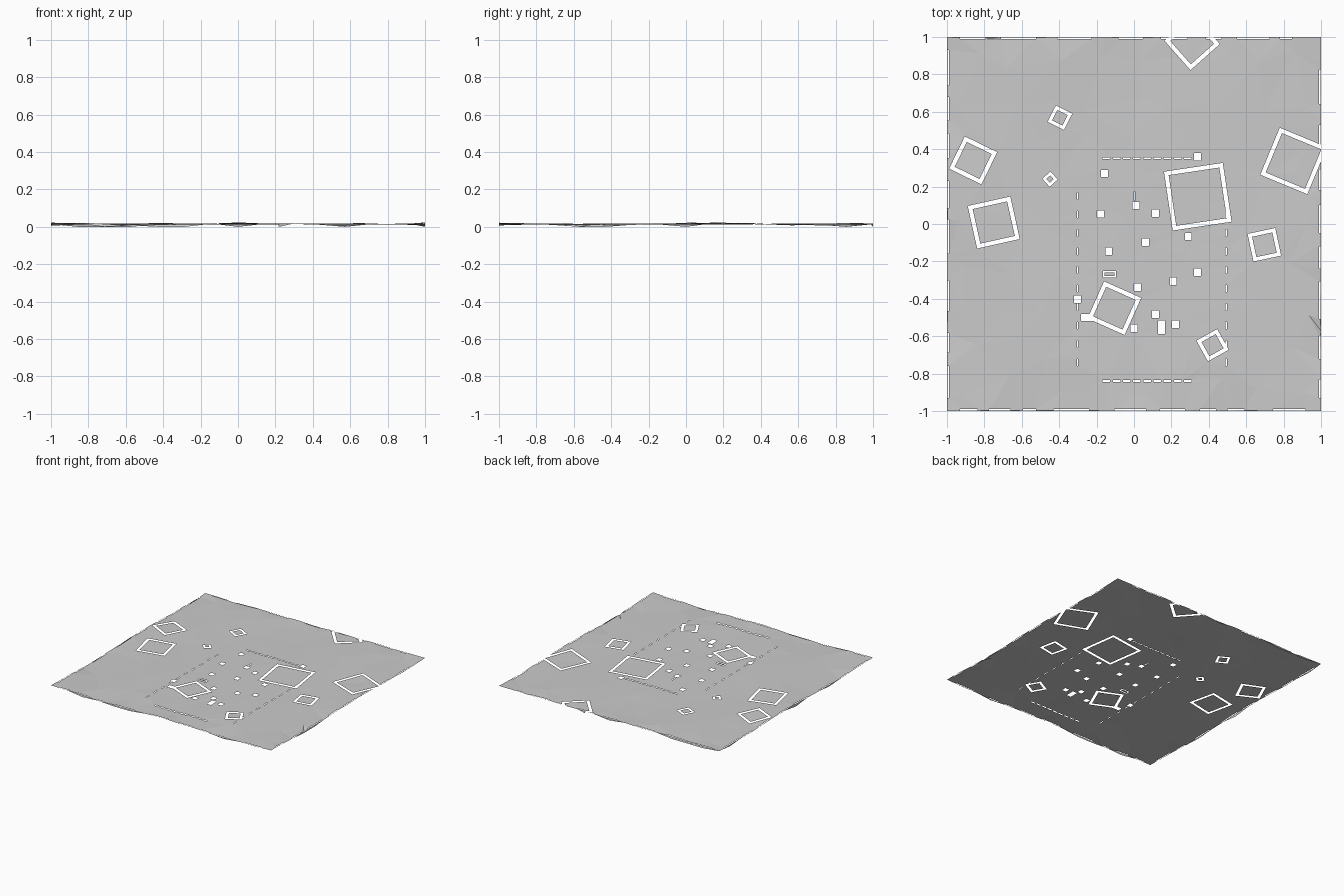
import bpy, random
from math import sin, cos, radians
from mathutils import Vector
from mathutils.geometry import delaunay_2d_cdt

if "Cube" in bpy.data.objects:
    bpy.data.objects.remove(bpy.data.objects["Cube"])

random.seed(4)

# Cut-outs: (centre x, centre y, width, depth, angle, band); band 0 = solid hole
cuts = []


def cut(x, y, w, d, angle=0, band=0):
    cuts.append((x, y, w, d, radians(angle), band))


# Tilted square trenches around building pads
for x, y, s, a, b in [
    (0.311, 0.971, 0.21, 41.5, 0.022), (-0.86, 0.34, 0.192, -26, 0.022),
    (-0.75, 0.008, 0.233, 12.5, 0.022), (-0.396, 0.568, 0.098, -27, 0.018),
    (-0.449, 0.24, 0.058, 42, 0.015), (0.341, 0.146, 0.318, 8.5, 0.022),
    (0.853, 0.337, 0.272, -22.5, 0.022), (0.697, -0.111, 0.151, 12, 0.02),
    (-0.105, -0.45, 0.217, -24, 0.022), (0.42, -0.648, 0.127, 29, 0.02),
]:
    cut(x, y, s, s, a, b)
cut(-0.131, -0.268, 0.072, 0.034, 0, 0.008)

# Small square holes
for x, y in [(0.34, 0.36), (-0.158, 0.27), (-0.18, 0.053), (0.01, 0.099),
             (0.115, 0.057), (0.061, -0.097), (-0.135, -0.145), (0.29, -0.067),
             (0.34, -0.258), (0.21, -0.306), (0.018, -0.338), (-0.302, -0.403),
             (0.115, -0.482), (0.0, -0.557), (0.222, -0.536)]:
    cut(x, y, 0.037, 0.039)
cut(-0.25, -0.5, 0.065, 0.036)
cut(0.147, -0.553, 0.039, 0.072)
cut(0.003, 0.15, 0.007, 0.05)

# Dashed fence slots
for i in range(9):
    cut(-0.148 + 0.0545 * i, 0.352, 0.04, 0.008)
    cut(-0.148 + 0.0545 * i, -0.84, 0.04, 0.012)
for i in range(10):
    cut(-0.302, 0.15 - 0.099 * i, 0.007, 0.038)
    cut(0.493, 0.15 - 0.099 * i, 0.007, 0.038)

# Broken slits just inside the outer edge
for side in (-1, 1):
    for vertical in (False, True):
        t = -0.93
        while t < 0.85:
            n = random.uniform(0.06, 0.2)
            m = min(t + n / 2, 0.98 - n / 2)
            if vertical:
                cut(side * 0.993, m, 0.007, n)
            else:
                cut(m, side * 0.993, n, 0.007)
            t += n + random.uniform(0.05, 0.16)


def corners(x, y, w, d, a):
    c, s = cos(a), sin(a)
    return [Vector((x + u * w / 2 * c - v * d / 2 * s, y + u * w / 2 * s + v * d / 2 * c))
            for u, v in ((-1, -1), (1, -1), (1, 1), (-1, 1))]


def inside(p, x, y, w, d, a):
    dx, dy = p.x - x, p.y - y
    return (abs(dx * cos(a) + dy * sin(a)) < w / 2 and
            abs(dy * cos(a) - dx * sin(a)) < d / 2)


# Plan layout: outer edge, cut outlines and scattered terrain points
pts, edges = [], []


def add_loop(loop):
    n = len(pts)
    pts.extend(loop)
    edges.extend((n + i, n + (i + 1) % len(loop)) for i in range(len(loop)))


ends = [Vector(p) for p in ((-1, -1), (1, -1), (1, 1), (-1, 1))]
add_loop([ends[k].lerp(ends[(k + 1) % 4], i / 14) for k in range(4) for i in range(14)])
for x, y, w, d, a, b in cuts:
    add_loop(corners(x, y, w, d, a))
    if b:
        add_loop(corners(x, y, w - 2 * b, d - 2 * b, a))
for i in range(9):
    for j in range(9):
        pts.append(Vector((-0.88 + 0.22 * i + random.uniform(-0.06, 0.06),
                           -0.88 + 0.22 * j + random.uniform(-0.06, 0.06))))

verts, _, faces, *_ = delaunay_2d_cdt(pts, edges, [], 0, 1e-5)


# Gentle relief, level in the middle and rougher toward the rim
def height(p):
    r = max(abs(p.x), abs(p.y))
    if r > 0.9995 and random.random() < 0.3:
        return 0.0
    amp = 0.0015 + 0.005 * max(0, (r - 0.5) / 0.5)
    return 0.015 + amp * (sin(6.1 * p.x + 1.3) * cos(5.2 * p.y - 0.6) + 0.4 * sin(17 * (p.x + p.y)))


coords = [(max(-1, min(1, p.x)), max(-1, min(1, p.y)), height(p))
          for p in verts]

# Sort triangles into surrounding ground and the pads inside trenches
ground, pads = [], []
for f in faces:
    if any(max(abs(verts[i].x), abs(verts[i].y)) > 1.0001 for i in f):
        continue
    c = sum((verts[i] for i in f), Vector((0, 0))) / 3
    target = ground
    for x, y, w, d, a, b in cuts:
        if inside(c, x, y, w, d, a):
            if b and inside(c, x, y, w - 2 * b, d - 2 * b, a):
                target = pads if target is not None else None
            else:
                target = None
    if target is not None:
        target.append(f)


def build(name, tris):
    used = sorted({i for f in tris for i in f})
    remap = {v: k for k, v in enumerate(used)}
    me = bpy.data.meshes.new(name)
    me.from_pydata([coords[i] for i in used], [], [[remap[i] for i in f] for f in tris])
    ob = bpy.data.objects.new(name, me)
    bpy.context.collection.objects.link(ob)


build("ground_sheet", ground)
build("trench_pads", pads)
